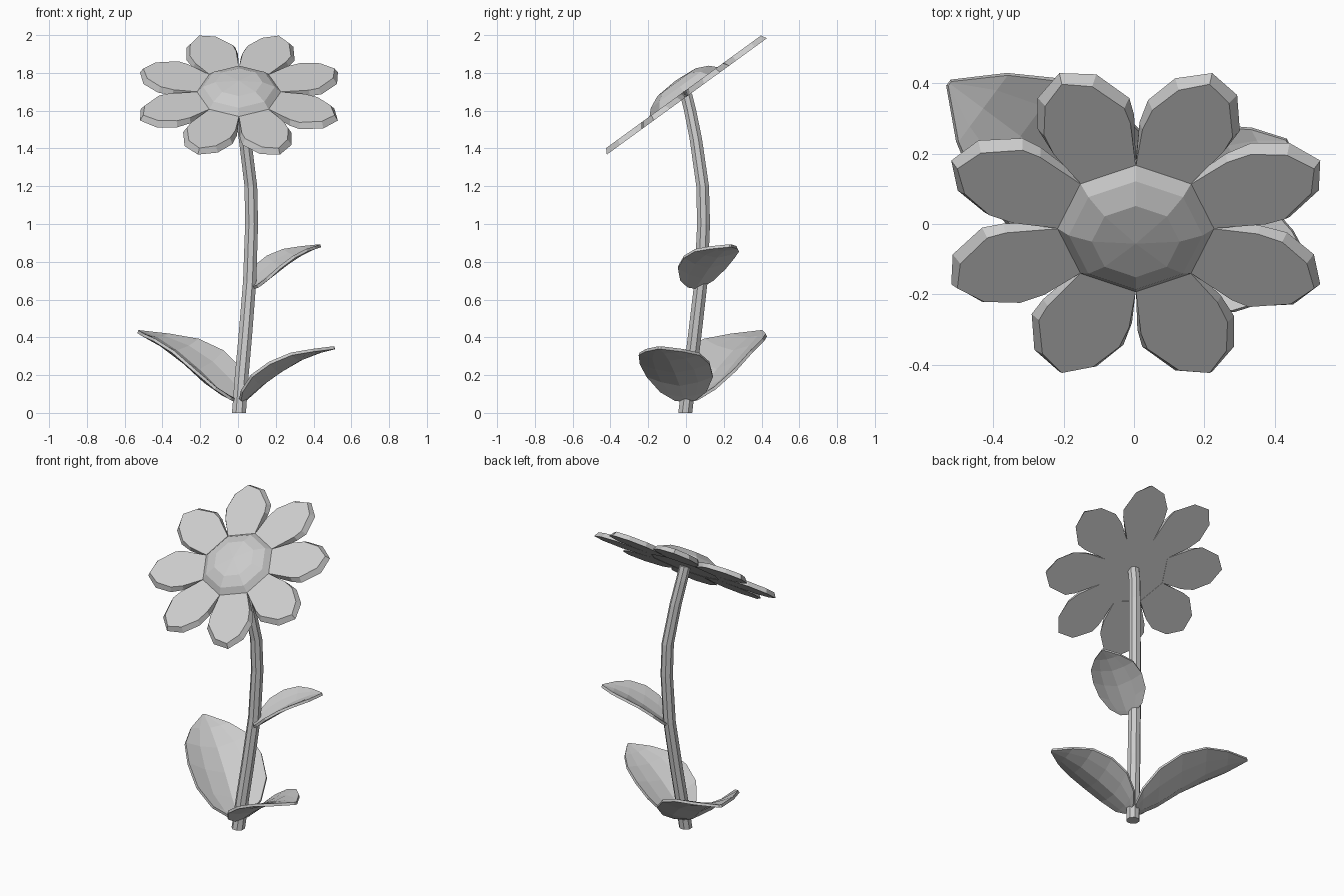
import bpy, bmesh
from math import sin, cos, pi, radians
from mathutils import Vector, Matrix

if "Cube" in bpy.data.objects:
    bpy.data.objects.remove(bpy.data.objects["Cube"])


def finish(name, bm):
    bmesh.ops.recalc_face_normals(bm, faces=bm.faces)
    me = bpy.data.meshes.new(name)
    bm.to_mesh(me)
    bm.free()
    ob = bpy.data.objects.new(name, me)
    bpy.context.collection.objects.link(ob)
    return ob


def loft(name, rings, apex=None):
    """Closed rings of equal length, capped at the bottom and at the top (or to an apex)."""
    bm = bmesh.new()
    vs = [[bm.verts.new(p) for p in r] for r in rings]
    n = len(vs[0])
    for a, b in zip(vs, vs[1:]):
        for i in range(n):
            j = (i + 1) % n
            bm.faces.new((a[i], a[j], b[j], b[i]))
    bm.faces.new(vs[0][::-1])
    if apex:
        t = bm.verts.new(apex)
        for i in range(n):
            bm.faces.new((vs[-1][i], vs[-1][(i + 1) % n], t))
    else:
        bm.faces.new(vs[-1])
    return finish(name, bm)


def circle(r, z, n=8, cx=0, cy=0, turn=0):
    return [(cx + r * cos(2 * pi * i / n + turn), cy + r * sin(2 * pi * i / n + turn), z)
            for i in range(n)]


# Stem: gently bowed octagonal tube
path = [(.005, -.004, 0), (.02, .02, .2), (.038, .045, .4), (.062, .08, .7),
        (.072, .093, 1), (.068, .088, 1.2), (.037, .052, 1.45), (.014, .022, 1.6), (.004, 0, 1.69)]
loft("stem", [circle(.04 - .003 * z, z, 8, x, y, pi / 8) for x, y, z in path])

# Flower head: tilted frame shared by disc and petals
head = Matrix.Translation((.005, -.006, 1.69)) @ Matrix.Rotation(radians(36), 4, 'X')

disc = loft("flower_centre", [circle(.222, -.016), circle(.222, .012), circle(.19, .045),
                              circle(.125, .075)], (0, 0, .085))
disc.matrix_world = head

# Petals: bevelled outline, repeated eight times
outline = [(.2, -.083), (.35, -.14), (.41, -.15), (.523, -.095), (.567, 0),
           (.51, .09), (.41, .132), (.33, .125), (.2, .083)]
for k in range(8):
    low = [(u, v, -.018) for u, v in outline]
    top = [(u - .07 * max(0, u - .3), v * (1 - .6 * max(0, u - .2)), .012) for u, v in outline]
    petal = loft("petal_%d" % (k + 1), [low, top])
    petal.matrix_world = head @ Matrix.Rotation(pi / 8 + k * pi / 4, 4, 'Z')


# Leaves: cupped blades with a centre crease
rows = [(0, .28), (.06, .66), (.2, .95), (.4, 1), (.62, .87), (.82, .53), (1, .04)]


def leaf(name, base, tip, half, lift, rise):
    base, tip = Vector(base), Vector(tip)
    axis = tip - base
    side = Vector((-axis.y, axis.x, 0)).normalized()
    bm = bmesh.new()
    grid = []
    for (t, w), f in zip(rows, rise):
        mid = Vector((base.x + axis.x * t, base.y + axis.y * t, base.z + axis.z * f))
        grid.append([bm.verts.new(mid + side * (s * w * half)
                                  + Vector((0, 0, lift * w * w * abs(s) ** 1.5 * (1 - .6 * t))))
                     for s in (-1, -.55, 0, .55, 1)])
    for a, b in zip(grid, grid[1:]):
        for i in range(4):
            bm.faces.new((a[i], a[i + 1], b[i + 1], b[i]))
    ob = finish(name, bm)
    mod = ob.modifiers.new("thickness", 'SOLIDIFY')
    mod.thickness = .016
    mod.offset = 0


leaf("leaf_left", (0, .01, .065), (-.525, .4, .43), .225, .13, (0, .03, .16, .44, .71, .9, 1))
leaf("leaf_right", (.025, -.005, .065), (.51, -.14, .345), .19, .06, (0, .09, .3, .55, .78, .92, 1))
leaf("leaf_upper", (.085, .045, .665), (.435, .235, .885), .15, .07, (0, .06, .23, .49, .74, .91, 1))
